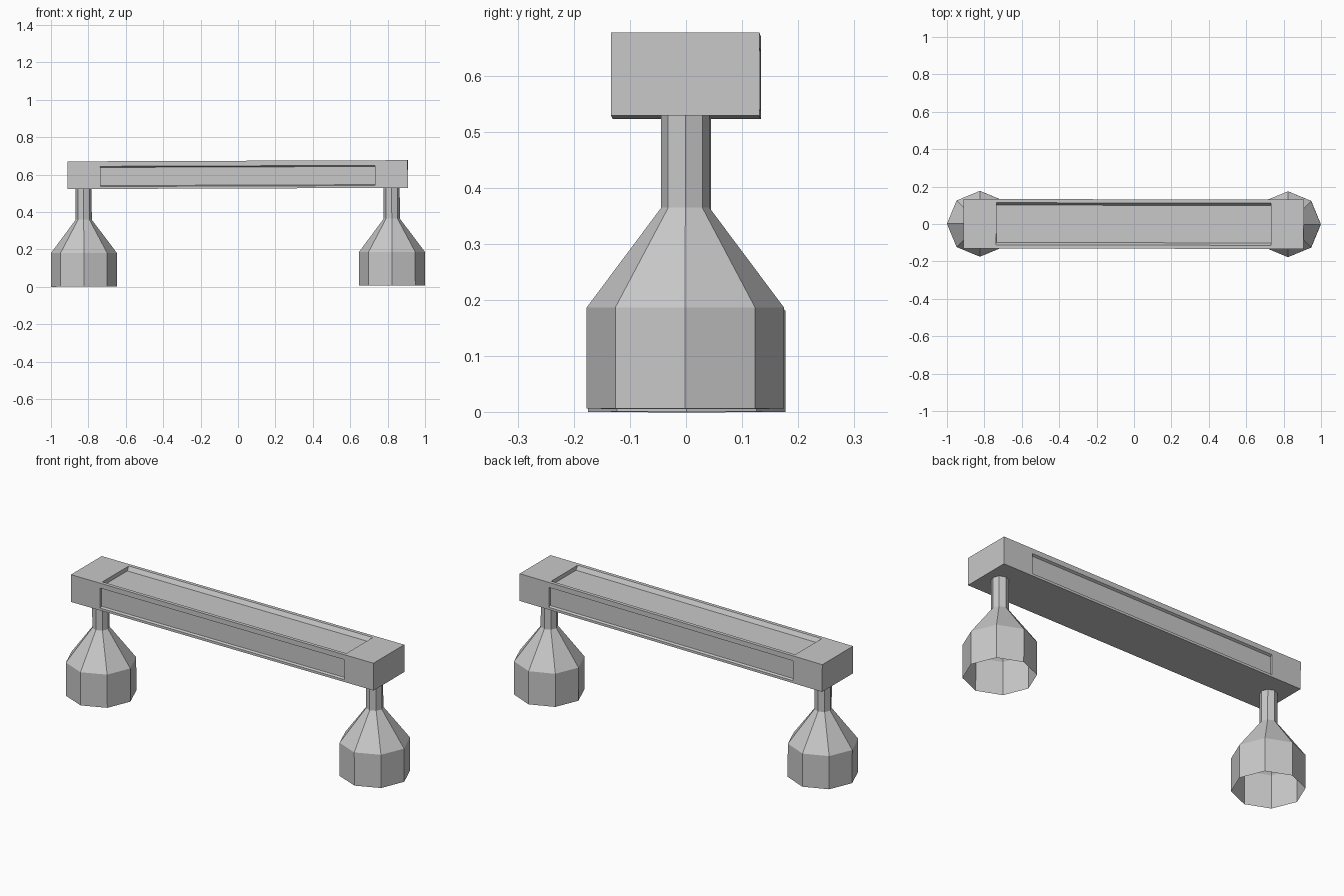
import bpy
import bmesh
import math
from mathutils import Matrix

if "Cube" in bpy.data.objects:
    bpy.data.objects.remove(bpy.data.objects["Cube"], do_unlink=True)

grey = bpy.data.materials.new("plain grey")
grey.use_nodes = True
colour = (0.58, 0.58, 0.58, 1)
grey.diffuse_color = colour
grey.node_tree.nodes["Principled BSDF"].inputs["Base Color"].default_value = colour

# The whole piece leans very slightly, one end higher
LEAN = (Matrix.Translation((0, 0, 0.0035))
        @ Matrix.Rotation(-0.0036, 4, 'Y') @ Matrix.Rotation(-0.0015, 4, 'Z'))
BOTTOM, TOP, HALF = 0.522, 0.67, 0.132
INNER, OUTER, FOOT_X = 0.734, 0.91, 0.8235


def finish(name, bm):
    bmesh.ops.recalc_face_normals(bm, faces=bm.faces)
    bm.transform(LEAN)
    mesh = bpy.data.meshes.new(name)
    bm.to_mesh(mesh)
    bm.free()
    mesh.materials.append(grey)
    obj = bpy.data.objects.new(name, mesh)
    bpy.context.collection.objects.link(obj)


def prism(name, profile, x0, x1, caps):
    """Extrude a (y, z) profile along x."""
    bm = bmesh.new()
    a, b = ([bm.verts.new((x, y, z)) for y, z in profile] for x in (x0, x1))
    n = len(profile)
    for i in range(n):
        j = (i + 1) % n
        bm.faces.new((a[i], a[j], b[j], b[i]))
    if caps:
        bm.faces.new(a)
        bm.faces.new(b)
    finish(name, bm)


def foot(name, x):
    """Eight-sided foot, hollow and open underneath."""
    bm = bmesh.new()
    rings = []
    for r, z in ((0.176, 0), (0.176, 0.18), (0.043, 0.358), (0.043, BOTTOM)):
        rings.append([bm.verts.new((x + r * math.cos(k * math.pi / 4),
                                    r * math.sin(k * math.pi / 4), z))
                      for k in range(8)])
    for low, high in zip(rings, rings[1:]):
        for k in range(8):
            j = (k + 1) % 8
            bm.faces.new((low[k], low[j], high[j], high[k]))
    finish(name, bm)


# Beam with shallow recesses on the top and both long sides
half = [(HALF, BOTTOM), (HALF, 0.535), (0.12, 0.54), (0.12, 0.637),
        (HALF, 0.643), (HALF, TOP), (0.113, TOP), (0.1, 0.648)]
prism("beam", half + [(-y, z) for y, z in reversed(half)], -INNER, INNER, False)

# End blocks and feet
block = [(-HALF, BOTTOM), (HALF, BOTTOM), (HALF, TOP), (-HALF, TOP)]
for side, s in (("left", 1), ("right", -1)):
    prism(side + "_end_block", block, s * INNER, s * OUTER, True)
    foot(side + "_foot", s * FOOT_X)
